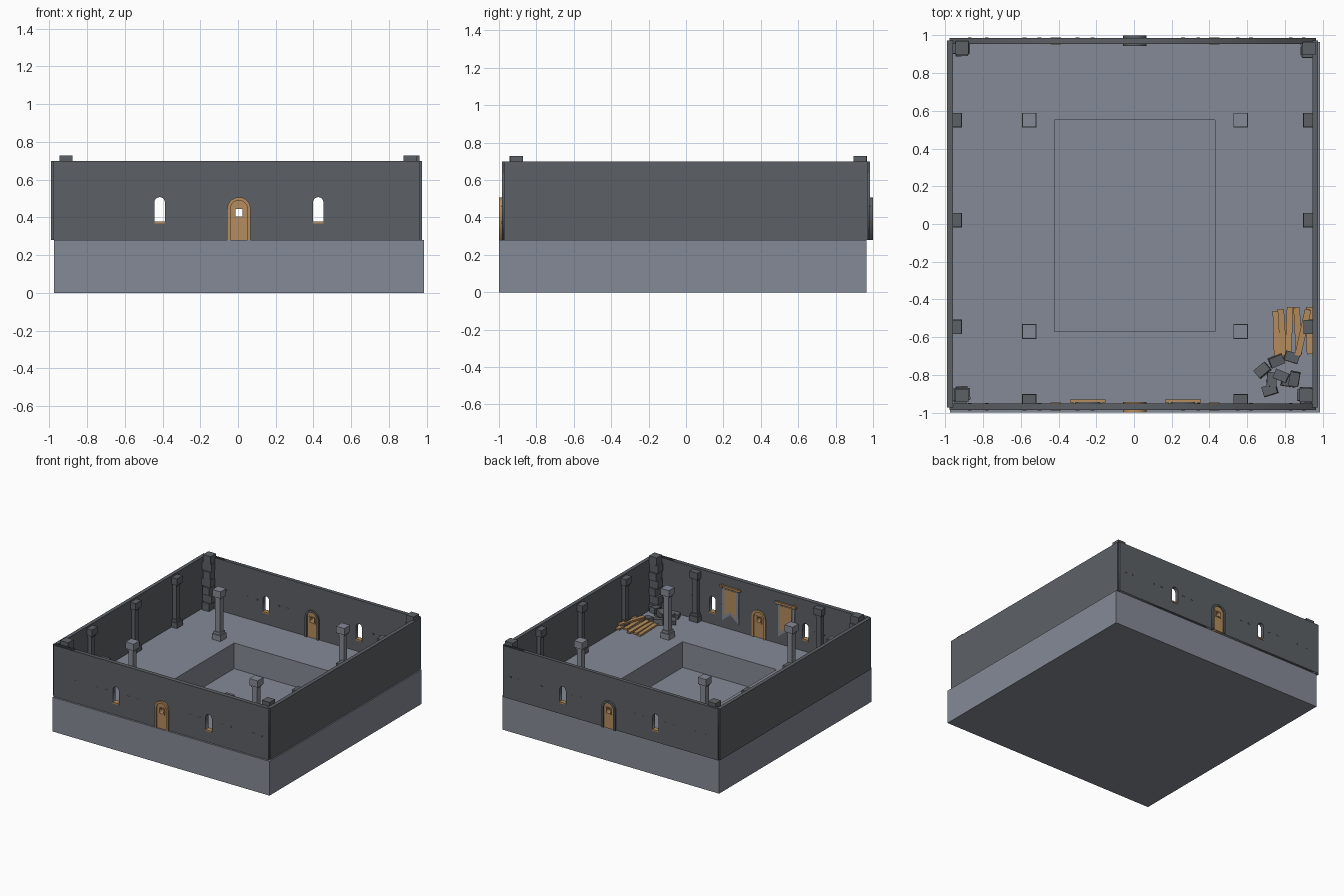
import bpy, bmesh, math, random
from mathutils import Matrix, Vector

if "Cube" in bpy.data.objects:
    bpy.data.objects.remove(bpy.data.objects["Cube"])
random.seed(4)


def material(name, col):
    m = bpy.data.materials.new(name)
    m.diffuse_color = (*col, 1)
    m.use_nodes = True
    m.node_tree.nodes["Principled BSDF"].inputs["Base Color"].default_value = m.diffuse_color
    return m


STONE = material("pale_stone", (0.235, 0.255, 0.305))
DARK = material("dark_stone", (0.108, 0.118, 0.132))
WOOD = material("warm_wood", (0.46, 0.265, 0.112))


def add(name, bm, mat):
    me = bpy.data.meshes.new(name)
    bmesh.ops.recalc_face_normals(bm, faces=bm.faces)
    bm.to_mesh(me)
    bm.free()
    me.materials.append(mat)
    ob = bpy.data.objects.new(name, me)
    bpy.context.collection.objects.link(ob)
    return ob


def cube(bm, c, s, rot=(0, 0, 0)):
    r = Matrix.Rotation(rot[2], 4, 'Z') @ Matrix.Rotation(rot[1], 4, 'Y') @ Matrix.Rotation(rot[0], 4, 'X')
    bmesh.ops.create_cube(bm, size=1, matrix=Matrix.Translation(c) @ r @ Matrix.Diagonal((*s, 1)))


def box(name, x0, x1, y0, y1, z0, z1, mat):
    bm = bmesh.new()
    cube(bm, ((x0 + x1) / 2, (y0 + y1) / 2, (z0 + z1) / 2), (x1 - x0, y1 - y0, z1 - z0))
    return add(name, bm, mat)


def slab(name, loops, y0, y1, mat):
    """Extrude x-z outlines (first outer, rest holes) between y0 and y1."""
    cu = bpy.data.curves.new(name + "_outline", 'CURVE')
    cu.dimensions, cu.fill_mode = '2D', 'BOTH'
    cu.extrude = (y1 - y0) / 2
    for pts in loops:
        sp = cu.splines.new('POLY')
        sp.points.add(len(pts) - 1)
        for p, (x, z) in zip(sp.points, pts):
            p.co = (x, z, 0, 1)
        sp.use_cyclic_u = True
    tmp = bpy.data.objects.new(name + "_outline", cu)
    bpy.context.collection.objects.link(tmp)
    dg = bpy.context.evaluated_depsgraph_get()
    me = bpy.data.meshes.new_from_object(tmp.evaluated_get(dg))
    bpy.data.objects.remove(tmp)
    me.transform(Matrix.Translation((0, (y0 + y1) / 2, 0)) @ Matrix.Rotation(math.pi / 2, 4, 'X'))
    bm = bmesh.new()
    bm.from_mesh(me)
    bpy.data.meshes.remove(me)
    bmesh.ops.remove_doubles(bm, verts=bm.verts, dist=1e-5)
    return add(name, bm, mat)


def arch(cx, r, z0, spring, n=10):
    """Left foot, over the top, right foot."""
    return [(cx - r, z0)] + [(cx - r * math.cos(math.pi * i / n), spring + r * math.sin(math.pi * i / n))
                             for i in range(n + 1)] + [(cx + r, z0)]


def rect(x0, x1, z0, z1):
    return [(x0, z0), (x1, z0), (x1, z1), (x0, z1)]


FLOOR, TOP = 0.28, 0.70
DOOR, WINDOWS = 0.005, (-0.415, 0.425)

# base block with sunken pit
bm = bmesh.new()


def ring(x0, x1, y0, y1, z):
    return [bm.verts.new((x, y, z)) for x, y in ((x0, y0), (x1, y0), (x1, y1), (x0, y1))]


rings = [ring(-0.975, 0.985, -1.0, 0.965, 0), ring(-0.975, 0.985, -1.0, 0.965, FLOOR),
         ring(-0.42, 0.43, -0.57, 0.55, FLOOR), ring(-0.42, 0.43, -0.57, 0.55, 0.07)]
for a, b in zip(rings, rings[1:]):
    for i in range(4):
        j = (i + 1) % 4
        bm.faces.new((a[i], a[j], b[j], b[i]))
bm.faces.new(rings[0])
bm.faces.new(rings[-1])
add("base_with_pit", bm, STONE)

# side walls
box("left_wall", -0.99, -0.96, -0.972, 0.972, FLOOR, TOP, DARK)
box("right_wall", 0.945, 0.975, -0.972, 0.972, FLOOR, TOP, DARK)

# front and back walls with doors and windows
for side, y0, y1, frame in (("front", -0.985, -0.95, WOOD), ("back", 0.955, 0.985, DARK)):
    outline = [(-0.977, FLOOR)] + arch(DOOR, 0.054, FLOOR, 0.445) + [(0.965, FLOOR), (0.965, TOP), (-0.977, TOP)]
    slab(side + "_wall", [outline] + [arch(w, 0.0275, 0.375, 0.48) for w in WINDOWS], y0, y1, DARK)
    # door frame, reaching past both wall faces
    fy0, fy1 = (-1.0, -0.942) if side == "front" else (0.942, 1.0)
    slab(side + "_door_frame", [arch(DOOR, 0.062, FLOOR, 0.445) + arch(DOOR, 0.045, FLOOR, 0.445)[::-1]],
         fy0, fy1, frame)
    # door leaf with a square peephole
    slab(side + "_door", [arch(DOOR, 0.047, FLOOR, 0.445), rect(-0.012, 0.024, 0.405, 0.445)],
         fy0 + 0.01, fy1 - 0.01, WOOD)
    slab(side + "_peephole_trim", [rect(-0.02, 0.032, 0.397, 0.453), rect(-0.012, 0.024, 0.405, 0.445)],
         fy0 + 0.006, fy1 - 0.006, WOOD)
    for i, w in enumerate(WINDOWS):
        box(f"{side}_window_sill_{i}", w - 0.028, w + 0.028, y0 - 0.004, y1 + 0.004, 0.368, 0.379, WOOD)
    # small raised stones on the wall faces
    bm = bmesh.new()
    for x in (-0.87, -0.78, -0.58, -0.5, -0.3, -0.22, 0.26, 0.34, 0.55, 0.62, 0.83, 0.9):
        cube(bm, (x, (y0 + y1) / 2, 0.46), (0.02, y1 - y0 + 0.004, 0.01))
    add(side + "_wall_stones", bm, DARK)


# square columns: plinth, shaft, capital
def column(name, x, y, mat):
    bm = bmesh.new()
    for z0, z1, w in ((0.28, 0.325, 0.078), (0.325, 0.345, 0.06), (0.345, 0.615, 0.044),
                      (0.615, 0.63, 0.056), (0.63, 0.685, 0.074)):
        cube(bm, (x, y, (z0 + z1) / 2), (w, w, z1 - z0))
    add(name, bm, mat)


for x in (-0.555, 0.565):
    for y in (-0.57, 0.55):
        column("free_column", x, y, STONE)
    column("front_wall_column", x, -0.94, DARK)
for y in (-0.545, 0.02, 0.55):
    column("left_wall_column", -0.95, y, DARK)
    column("right_wall_column", 0.935, y, DARK)

# rough stacked-block corner pillars
for x, y in ((-0.915, -0.905), (-0.915, 0.93), (0.91, -0.905), (0.925, 0.925)):
    bm = bmesh.new()
    n, h = 7, 0.45 / 7
    for i in range(n):
        a, b = (0.085, 0.062) if i % 2 else (0.062, 0.085)
        if i == n - 1:
            a = b = 0.07
        cube(bm, (x + random.uniform(-.005, .005), y + random.uniform(-.005, .005), FLOOR + h * (i + 0.5)),
             (a, b, h - 0.002), (0, 0, random.uniform(-0.06, 0.06) if i < n - 1 else 0))
    add("corner_pillar", bm, DARK)

# banners inside the front wall
for cx in (-0.245, 0.26):
    def tail(w, z1, z0, notch):
        return [(cx - w, z1), (cx - w, z0), (cx, notch), (cx + w, z0), (cx + w, z1)]
    slab("banner_cloth", [tail(0.075, 0.62, 0.34, 0.40)], -0.951, -0.943, STONE)
    slab("banner_panel", [tail(0.052, 0.60, 0.385, 0.43)], -0.944, -0.940, WOOD)
    bm = bmesh.new()
    cube(bm, (cx, -0.938, 0.62), (0.19, 0.014, 0.016))
    for s in (-1, 1):
        cube(bm, (cx + s * 0.07, -0.94, 0.62), (0.012, 0.022, 0.026))
    add("banner_rod", bm, WOOD)

# fallen planks
bm = bmesh.new()
for x, y, z, tilt, yaw in ((0.755, -0.585, 0.288, 0, 0.03), (0.785, -0.575, 0.296, 0.03, 0.06),
                           (0.822, -0.565, 0.303, -0.03, -0.04), (0.868, -0.568, 0.31, 0.04, 0.05),
                           (0.895, -0.575, 0.326, 0.06, -0.22), (0.93, -0.565, 0.30, 0, 0.02)):
    cube(bm, (x, y, z), (0.034, 0.25, 0.014), (tilt, 0, yaw))
add("fallen_planks", bm, WOOD)

# rubble stones
bm = bmesh.new()
for x, y, z, yaw in ((0.68, -0.775, 0.30, 0.7), (0.755, -0.725, 0.30, 0.4), (0.835, -0.705, 0.30, -0.3),
                     (0.73, -0.825, 0.30, 1.5), (0.72, -0.88, 0.30, 0.3), (0.78, -0.805, 0.325, -0.4),
                     (0.82, -0.835, 0.31, -0.15), (0.85, -0.82, 0.335, 1.4)):
    cube(bm, (x, y, z), (0.075, 0.052, 0.045), (random.uniform(-.15, .15), random.uniform(-.15, .15), yaw))
add("rubble_stones", bm, DARK)
